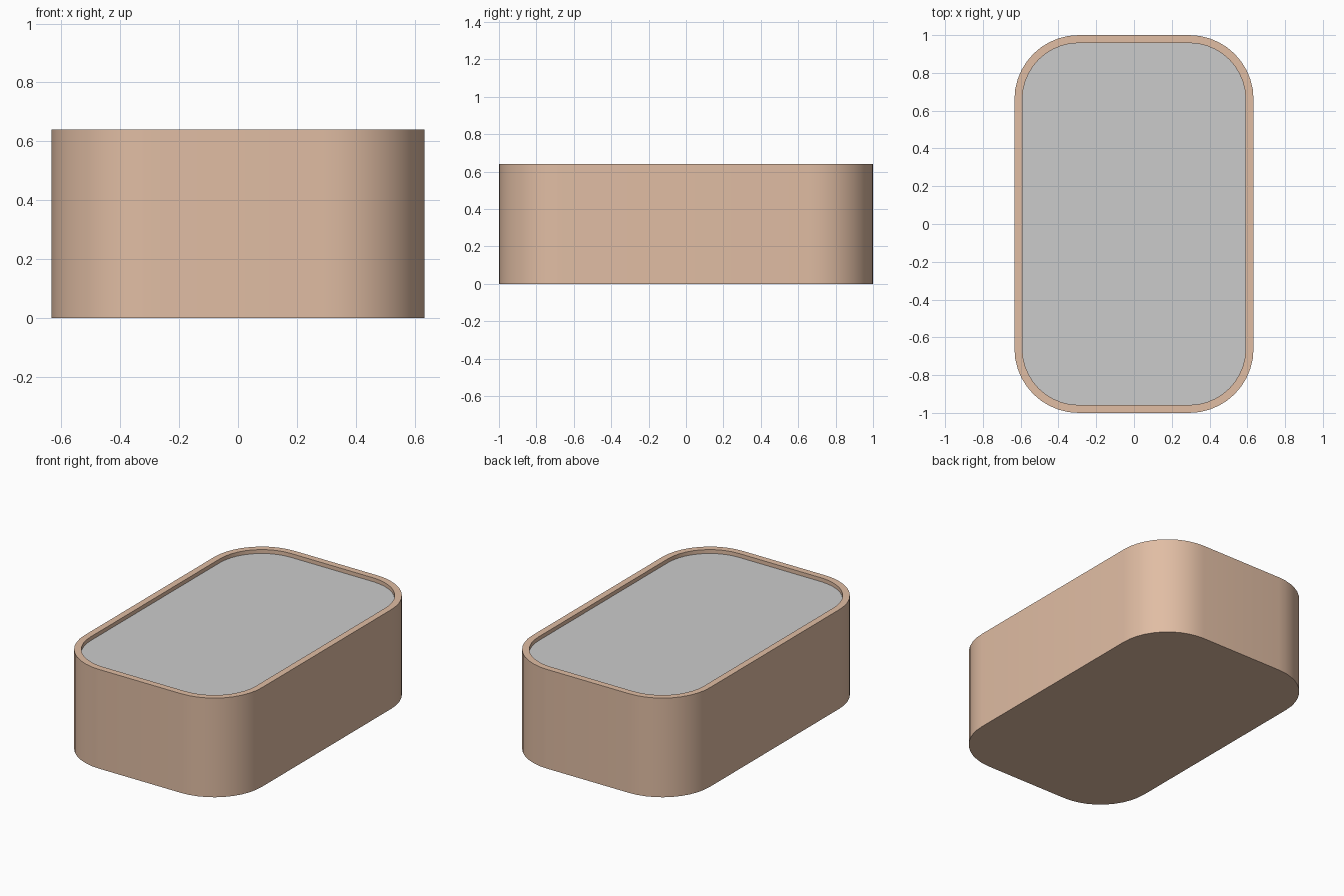
import bpy, bmesh, math

if "Cube" in bpy.data.objects:
    bpy.data.objects.remove(bpy.data.objects["Cube"])

HALF_X, HALF_Y, HEIGHT = 0.633, 1.0, 0.64
CORNER, WALL, FLOOR, RECESS = 0.34, 0.042, 0.05, 0.025
STEPS = 10


def ring(bm, inset, z):
    """Rounded rectangle loop of vertices, inset from the outer outline."""
    r = CORNER - inset
    cx, cy = HALF_X - CORNER, HALF_Y - CORNER
    verts = []
    for q, (sx, sy) in enumerate([(1, 1), (-1, 1), (-1, -1), (1, -1)]):
        for i in range(STEPS + 1):
            a = (q + i / STEPS) * math.pi / 2
            verts.append(bm.verts.new((sx * cx + r * math.cos(a),
                                       sy * cy + r * math.sin(a), z)))
    return verts


def bridge(bm, lower, upper):
    n = len(lower)
    for i in range(n):
        j = (i + 1) % n
        bm.faces.new((lower[i], lower[j], upper[j], upper[i]))


def finish(bm, name, material=None):
    mesh = bpy.data.meshes.new(name)
    bm.to_mesh(mesh)
    bm.free()
    obj = bpy.data.objects.new(name, mesh)
    bpy.context.collection.objects.link(obj)
    if material:
        mesh.materials.append(material)
    bpy.ops.object.select_all(action='DESELECT')
    obj.select_set(True)
    bpy.context.view_layer.objects.active = obj
    bpy.ops.object.shade_smooth_by_angle(angle=math.radians(30))
    return obj


terracotta = bpy.data.materials.new("terracotta")
terracotta.diffuse_color = (0.75, 0.51, 0.37, 1)
terracotta.use_nodes = True
terracotta.node_tree.nodes["Principled BSDF"].inputs["Base Color"].default_value = terracotta.diffuse_color

# Planter shell: base, outer wall, rim, inner wall, inner floor
bm = bmesh.new()
loops = [ring(bm, inset, z) for inset, z in
         [(0, 0), (0, HEIGHT), (WALL, HEIGHT), (WALL, FLOOR)]]
for lower, upper in zip(loops, loops[1:]):
    bridge(bm, lower, upper)
bm.faces.new(loops[0][::-1])
bm.faces.new(loops[-1])
finish(bm, "planter_shell", terracotta)

# Flat fill surface just below the rim
bm = bmesh.new()
bm.faces.new(ring(bm, WALL, HEIGHT - RECESS))
finish(bm, "soil_surface")
